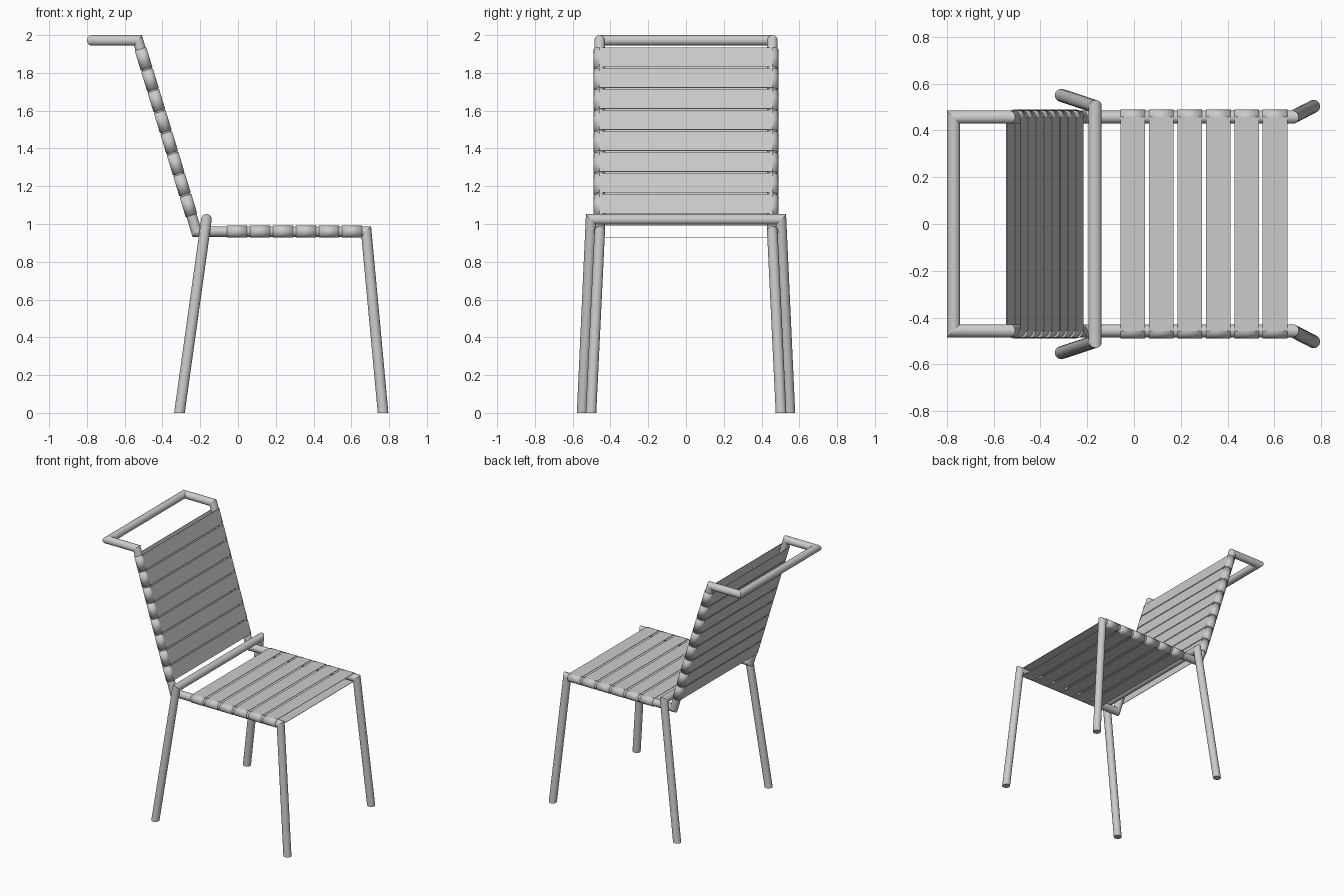
import bpy, bmesh, math
from mathutils import Vector

if "Cube" in bpy.data.objects:
    bpy.data.objects.remove(bpy.data.objects["Cube"])

R = 0.028        # tube radius
RAIL_Y = 0.457   # half spacing of the side rails
SIDES = 24


def to_object(bm, name):
    bmesh.ops.recalc_face_normals(bm, faces=bm.faces)
    mesh = bpy.data.meshes.new(name)
    bm.to_mesh(mesh)
    bm.free()
    obj = bpy.data.objects.new(name, mesh)
    bpy.context.collection.objects.link(obj)
    return obj


def mitred_tube(name, path):
    """Round tube along a path with mitred corners; both ends cut level with the floor."""
    pts = [Vector(p) for p in path]
    dirs = [(b - a).normalized() for a, b in zip(pts, pts[1:])]
    planes = ([Vector((0, 0, 1))]
              + [(a + b).normalized() for a, b in zip(dirs, dirs[1:])]
              + [Vector((0, 0, 1))])
    u = dirs[0].orthogonal().normalized()
    v = dirs[0].cross(u)
    angles = [2 * math.pi * i / SIDES for i in range(SIDES)]
    ring = [pts[0] + R * (u * math.cos(a) + v * math.sin(a)) for a in angles]
    bm = bmesh.new()
    rings = []
    for i, (p, n) in enumerate(zip(pts, planes)):
        d = dirs[max(i - 1, 0)]
        ring = [q + d * ((p - q).dot(n) / d.dot(n)) for q in ring]
        rings.append([bm.verts.new(q) for q in ring])
    for a, b in zip(rings, rings[1:]):
        for i in range(SIDES):
            j = (i + 1) % SIDES
            bm.faces.new((a[i], a[j], b[j], b[i])).smooth = True
    bm.faces.new(rings[0])
    bm.faces.new(rings[-1])
    # keep the mitre lines crisp
    for r in rings:
        for i in range(SIDES):
            bm.edges.get((r[i], r[(i + 1) % SIDES])).smooth = False
    return to_object(bm, name)


def strap(name, start, end, normal):
    """Open band looped around both side rails, from start to end along the rails."""
    r, steps = 0.0305, 12
    section = []
    for side in (1, -1):
        for k in range(steps + 1):
            a = side * math.pi / 2 - side * math.pi * k / steps
            if side < 0:
                a = -math.pi / 2 - math.pi * k / steps
            section.append(Vector((0, side * RAIL_Y + r * math.cos(a), 0))
                           + normal * r * math.sin(a))
    bm = bmesh.new()
    a = [bm.verts.new(start + s) for s in section]
    b = [bm.verts.new(end + s) for s in section]
    n = len(section)
    for i in range(n):
        j = (i + 1) % n
        f = bm.faces.new((a[i], a[j], b[j], b[i]))
        f.smooth = i not in (steps, n - 1)   # flat spans, smooth wraps
    obj = to_object(bm, name)
    mod = obj.modifiers.new("thickness", 'SOLIDIFY')
    mod.thickness = 0.003
    mod.offset = 0
    return obj


def mirrored(half):
    return half + [(x, -y, z) for x, y, z in reversed(half)]


# Main frame: front legs, seat rails, back uprights and top handle in one tube
seat_rear = Vector((-0.22, 0, 0.96))
back_top = Vector((-0.53, 0, 1.972))
mitred_tube("main_frame", mirrored([
    (0.768, 0.503, 0), (0.679, RAIL_Y, 0.96),
    (seat_rear.x, RAIL_Y, seat_rear.z), (back_top.x, RAIL_Y, back_top.z),
    (-0.772, RAIL_Y, back_top.z)]))

# Rear legs joined by the crossbar above the seat
mitred_tube("rear_legs", mirrored([(-0.31, 0.55, 0), (-0.167, 0.503, 1.025)]))

# Seat straps
for i in range(6):
    x = -0.058 + 0.1217 * i
    strap(f"seat_strap_{i + 1}", Vector((x, 0, 0.96)), Vector((x + 0.105, 0, 0.96)),
          Vector((0, 0, 1)))

# Backrest straps
rise = back_top - seat_rear
lean = rise.normalized()
facing = Vector((lean.z, 0, -lean.x))
for i in range(8):
    z = 1.046 + 0.111 * i
    start = seat_rear + rise * ((z - seat_rear.z) / rise.z)
    strap(f"back_strap_{i + 1}", start, start + lean * 0.108, facing)
